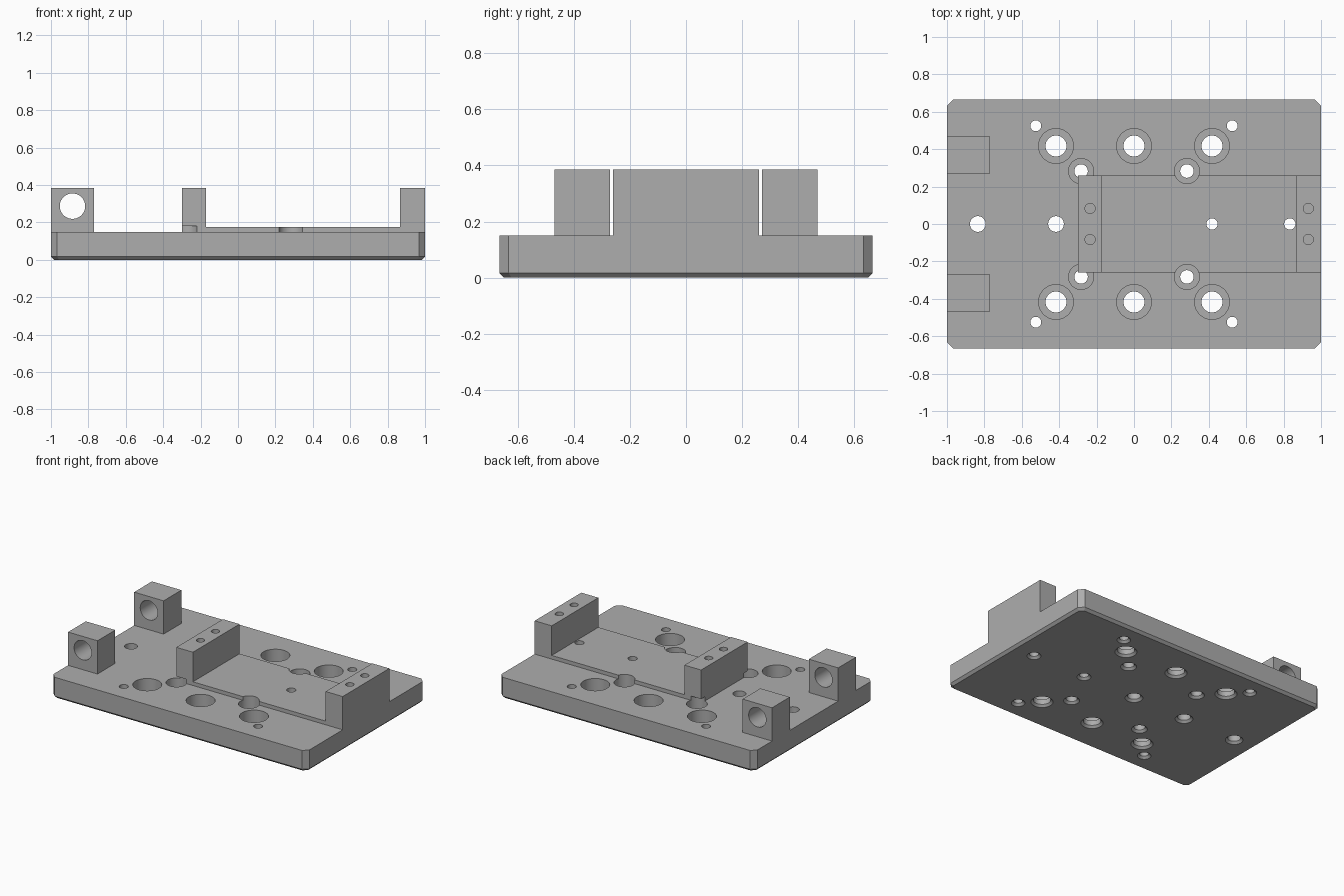
import bpy, bmesh, math
from mathutils import Matrix

if "Cube" in bpy.data.objects:
    bpy.data.objects.remove(bpy.data.objects["Cube"], do_unlink=True)

grey = bpy.data.materials.new("machined grey")
grey.use_nodes = True
grey.diffuse_color = (0.42, 0.42, 0.42, 1)
grey.node_tree.nodes["Principled BSDF"].inputs["Base Color"].default_value = grey.diffuse_color


def make_object(name, bm):
    bmesh.ops.recalc_face_normals(bm, faces=bm.faces)
    mesh = bpy.data.meshes.new(name)
    bm.to_mesh(mesh)
    bm.free()
    mesh.materials.append(grey)
    obj = bpy.data.objects.new(name, mesh)
    bpy.context.collection.objects.link(obj)
    return obj


def loft(bm, rings):
    """Closed solid through a list of equal-length point rings."""
    rings = [[bm.verts.new(p) for p in ring] for ring in rings]
    for a, b in zip(rings, rings[1:]):
        for i in range(len(a)):
            j = (i + 1) % len(a)
            bm.faces.new((a[i], a[j], b[j], b[i]))
    bm.faces.new(rings[0])
    bm.faces.new(rings[-1])


def octagon(hx, hy, c, z):
    """Rectangle outline with chamfered corners."""
    return [(sx * x, sy * y, z) for sx, sy, flip in
            ((1, 1, 0), (-1, 1, 1), (-1, -1, 0), (1, -1, 1))
            for x, y in ([(hx, hy - c), (hx - c, hy)][::-1 if flip else 1])]


def turned(bm, x, y, profile, sides=48):
    """Upright turned solid from (radius, height) pairs."""
    loft(bm, [[(x + r * math.cos(math.tau * i / sides),
                y + r * math.sin(math.tau * i / sides), z)
               for i in range(sides)] for r, z in profile])


def boolean(target, tool, operation):
    mod = target.modifiers.new(operation, "BOOLEAN")
    mod.operation, mod.object, mod.solver = operation, tool, "EXACT"
    bpy.context.view_layer.objects.active = target
    bpy.ops.object.modifier_apply(modifier=mod.name)
    bpy.data.objects.remove(tool, do_unlink=True)


# Base plate with chamfered corners and lower rim
HALF_Y, TOP, RIM = 0.665, 0.15, 0.017
bm = bmesh.new()
loft(bm, [octagon(1 - RIM, HALF_Y - RIM, 0.026, 0),
          octagon(1, HALF_Y, 0.033, RIM),
          octagon(1, HALF_Y, 0.033, TOP)])
body = make_object("fixture_plate", bm)

# Raised saddle with an upright block at each end
BLOCK = 0.385
saddle = [(-0.3, 0.06), (1, 0.06), (1, BLOCK), (0.867, BLOCK),
          (0.867, 0.176), (-0.17, 0.176), (-0.17, BLOCK), (-0.3, BLOCK)]
bm = bmesh.new()
loft(bm, [[(x, y, z) for x, z in saddle] for y in (-0.26, 0.26)])
boolean(body, make_object("saddle", bm), "UNION")

# Pair of pivot lugs
for side in (-1, 1):
    bm = bmesh.new()
    loft(bm, [[(x, side * y, z) for x, y in
               ((-1, 0.27), (-0.77, 0.27), (-0.77, 0.468), (-1, 0.468))]
              for z in (0.06, BLOCK)])
    boolean(body, make_object("lug", bm), "UNION")

# Hole cutters, all countersunk underneath
bm = bmesh.new()


def hole(x, y, r, top=0.2, bore=None, floor=0.05, high=0.2):
    profile = [(r + 0.03, -0.015), (r, 0.015)]
    profile += [(r, floor), (bore, floor), (bore, high)] if bore else [(r, top)]
    turned(bm, x, y, profile)


for sy in (-1, 1):
    for x in (-0.417, 0, 0.417):
        hole(x, sy * 0.417, 0.056, bore=0.093)
    for sx in (-1, 1):
        hole(sx * 0.283, sy * 0.283, 0.036, bore=0.067, high=0.18)
        hole(sx * 0.525, sy * 0.525, 0.029)
    # Blind holes on top of the upright blocks
    for x in (-0.235, 0.932):
        turned(bm, x, sy * 0.083, [(0.027, 0.22), (0.027, 0.45)])
for x, r in ((-0.835, 0.042), (-0.417, 0.042), (0.417, 0.03), (0.833, 0.03)):
    hole(x, 0, r)
hole(0, 0, 0.042, top=0.1)

# Cross bore through both lugs
bmesh.ops.create_cone(bm, cap_ends=True, segments=48, radius1=0.068, radius2=0.068,
                      depth=1.2, matrix=Matrix.Translation((-0.885, 0, 0.287))
                      @ Matrix.Rotation(math.pi / 2, 4, "X"))
boolean(body, make_object("hole_cutters", bm), "DIFFERENCE")

# Smooth bores, crisp edges
bpy.ops.object.select_all(action="DESELECT")
body.select_set(True)
bpy.context.view_layer.objects.active = body
bpy.ops.object.shade_smooth_by_angle(angle=math.radians(25))
